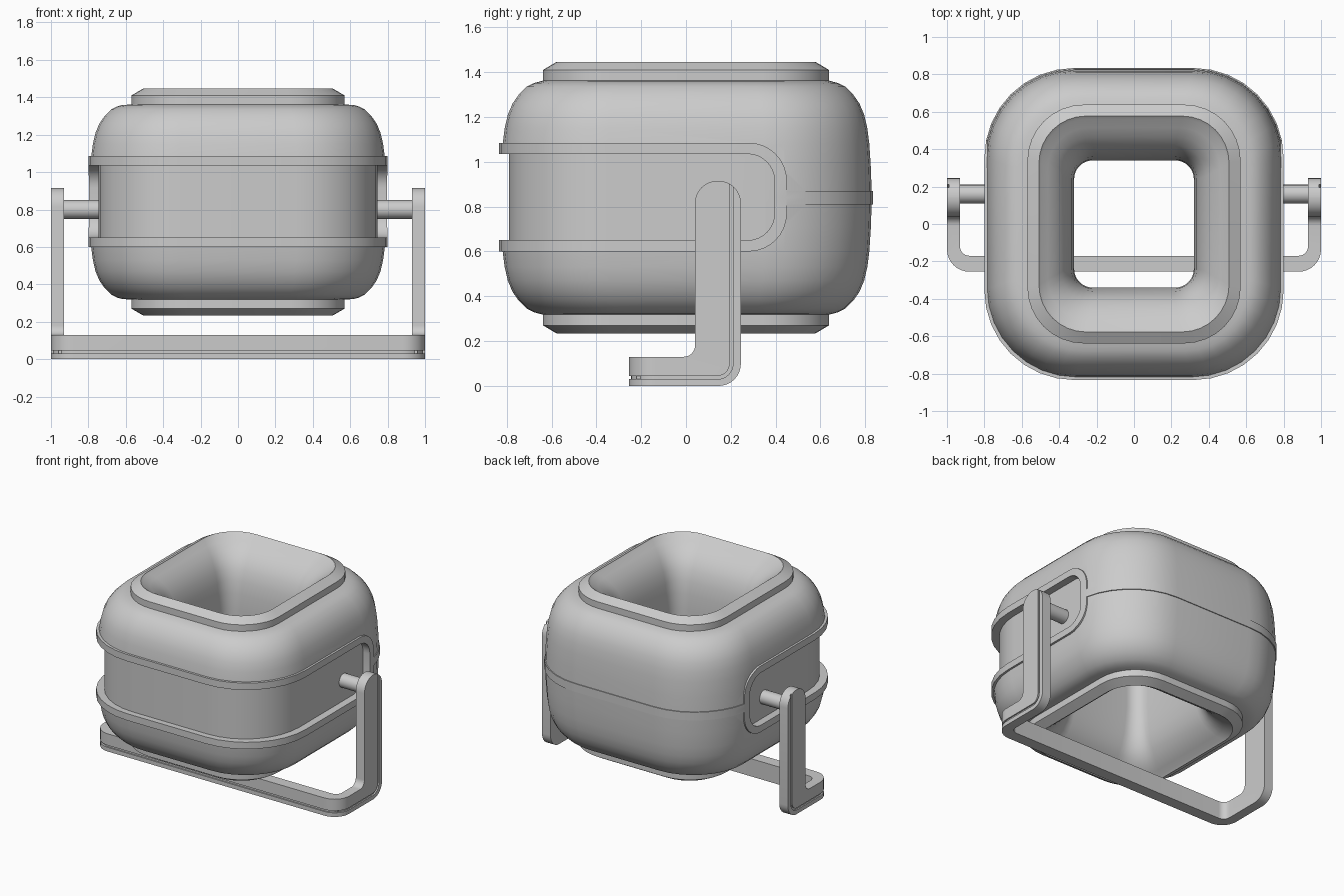
import bpy, bmesh, math
from mathutils import Vector

if "Cube" in bpy.data.objects:
    bpy.data.objects.remove(bpy.data.objects["Cube"])

MID = 0.84  # height of the body's equator


def fillet(pts, n=8):
    """2D outline from (u, v, radius) corners."""
    out = []
    for i, (u, v, r) in enumerate(pts):
        p = Vector((u, v))
        if r == 0:
            out.append(p)
            continue
        d1 = (Vector(pts[i - 1][:2]) - p).normalized()
        d2 = (Vector(pts[(i + 1) % len(pts)][:2]) - p).normalized()
        ang = d1.angle(d2)
        t = r / math.tan(ang / 2)
        c = p + (d1 + d2).normalized() * r / math.sin(ang / 2)
        a, b, sweep = p + d1 * t - c, p + d2 * t - c, math.pi - ang
        for k in range(n + 1):
            s = k / n
            out.append(c + (a * math.sin((1 - s) * sweep) + b * math.sin(s * sweep)) / math.sin(sweep))
    return out


def rounded_rect(hx, hy, r):
    return fillet([(-hx, -hy, r), (hx, -hy, r), (hx, hy, r), (-hx, hy, r)])


def finish(name, bm):
    bmesh.ops.recalc_face_normals(bm, faces=bm.faces)
    me = bpy.data.meshes.new(name)
    bm.to_mesh(me)
    bm.free()
    ob = bpy.data.objects.new(name, me)
    bpy.context.collection.objects.link(ob)
    return ob


def loft(name, rings, cyclic=False):
    """Join rings of 3D points; cyclic makes a ring-shaped solid."""
    bm = bmesh.new()
    loops = [[bm.verts.new(p) for p in ring] for ring in rings]
    n = len(loops[0])
    for i in range(len(loops) if cyclic else len(loops) - 1):
        a, b = loops[i], loops[(i + 1) % len(loops)]
        for k in range(n):
            bm.faces.new((a[k], a[(k + 1) % n], b[(k + 1) % n], b[k]))
    if not cyclic:
        bm.faces.new(loops[0])
        bm.faces.new(loops[-1])
    return finish(name, bm)


def prism(name, pts, axis, a, b):
    place = (lambda p, w: (w, p.x, p.y)) if axis == 'x' else (lambda p, w: (p.x, p.y, w))
    return loft(name, [[place(p, w) for p in pts] for w in (a, b)])


def combine(ob, other, op):
    m = ob.modifiers.new(op, 'BOOLEAN')
    m.object, m.operation, m.solver = other, op, 'EXACT'
    bpy.context.view_layer.objects.active = ob
    bpy.ops.object.modifier_apply(modifier=m.name)
    bpy.data.objects.remove(other)


def smooth(ob, deg=30):
    bpy.ops.object.select_all(action='DESELECT')
    ob.select_set(True)
    bpy.context.view_layer.objects.active = ob
    bpy.ops.object.shade_smooth_by_angle(angle=math.radians(deg))


def symmetric_rings(half):
    """(hx, hy, r, height) from outer equator to inner equator, mirrored below."""
    full = half + [(x, y, r, -h) for x, y, r, h in half[-2:0:-1]]
    return [[(p.x, p.y, MID + h) for p in rounded_rect(x, y, r)] for x, y, r, h in full]


# Body: bulging outer wall, stepped rim, flared opening running right through
wall = [(0, 0), (.004, .13), (.011, .24), (.020, .31), (.034, .37), (.055, .42),
        (.083, .46), (.118, .495), (.15, .511), (.175, .518)]
half = [(.796 - d, .829 - d, .48 - .7 * d, h) for d, h in wall]
half += [(.57, .638, .30, .522), (.57, .638, .30, .57), (.508, .577, .25, .606)]
half += [(.495, .56, .24, .592), (.46, .515, .22, .567), (.42, .465, .19, .53),
         (.385, .42, .165, .485), (.355, .385, .14, .425), (.335, .36, .12, .35),
         (.325, .347, .11, .26), (.32, .34, .10, .15), (.32, .34, .10, 0)]
body = loft("body_shell", symmetric_rings(half), cyclic=True)

# Raised lip around the side slot, with the seam band round the back
lip = loft("lip", symmetric_rings([(.80, .834, .48, 0), (.80, .834, .48, .3),
                                   (.75, .78, .44, .3), (.75, .78, .44, 0)]), cyclic=True)
lip_outline = fillet([(-1, .60, 0), (.45, .60, .17), (.45, .81, 0), (1, .81, 0), (1, .87, 0),
                      (.45, .87, 0), (.45, 1.085, .17), (-1, 1.085, 0)])
combine(lip, prism("lip_outline", lip_outline, 'x', -1.1, 1.1), 'INTERSECT')
combine(body, lip, 'UNION')

# Recessed panel wrapping the front and sides
slot = prism("slot", fillet([(-1, .65, 0), (.395, .65, .12), (.395, 1.035, .12), (-1, 1.035, 0)]),
             'x', -1.1, 1.1)
combine(slot, prism("panel", rounded_rect(.745, .79, .44), 'z', .5, 1.2), 'DIFFERENCE')
combine(body, slot, 'DIFFERENCE')
smooth(body)


# Stand: side profile intersected with a U-shaped plan
def u_plan(name, e):
    """e insets the outer edge and moves the inner edge further in."""
    x, f, xi, fi = 1 - e, -.255 + e, .93 - e, -.17 + e
    return prism(name, fillet([(-x, f, .12), (x, f, .12), (x, .4, 0), (xi, .4, 0), (xi, fi, .05),
                               (-xi, fi, .05), (-xi, .4, 0), (-x, .4, 0)]), 'z', -.1, 1.1)


stand = prism("stand", fillet([(-.255, 0, 0), (.245, 0, .10), (.245, .915, .10), (.04, .915, .10),
                               (.04, .13, .05), (-.255, .13, 0)]), 'x', -1.05, 1.05)
combine(stand, u_plan("plan", 0), 'INTERSECT')

# Thin groove following the stand's outer edge
groove = prism("groove", fillet([(-.3, .03, 0), (.21, .03, .07), (.21, 1, 0), (.195, 1, 0),
                                 (.195, .045, .055), (-.3, .045, 0)]), 'x', -1.05, 1.05)
inner = prism("inner", fillet([(-.96, -.22, 0), (.96, -.22, 0), (.96, .5, 0), (-.96, .5, 0)]),
              'z', -.1, 1.2)
combine(groove, u_plan("plan_inset", .01), 'DIFFERENCE')
combine(groove, inner, 'DIFFERENCE')
combine(stand, groove, 'DIFFERENCE')
smooth(stand)

# Pivot pins
for side, s in (("left", -1), ("right", 1)):
    ring = [Vector((.16 + .05 * math.cos(k * math.tau / 24), .80 + .05 * math.sin(k * math.tau / 24)))
            for k in range(24)]
    smooth(prism("pivot_pin_" + side, ring, 'x', s * .73, s * .95))
